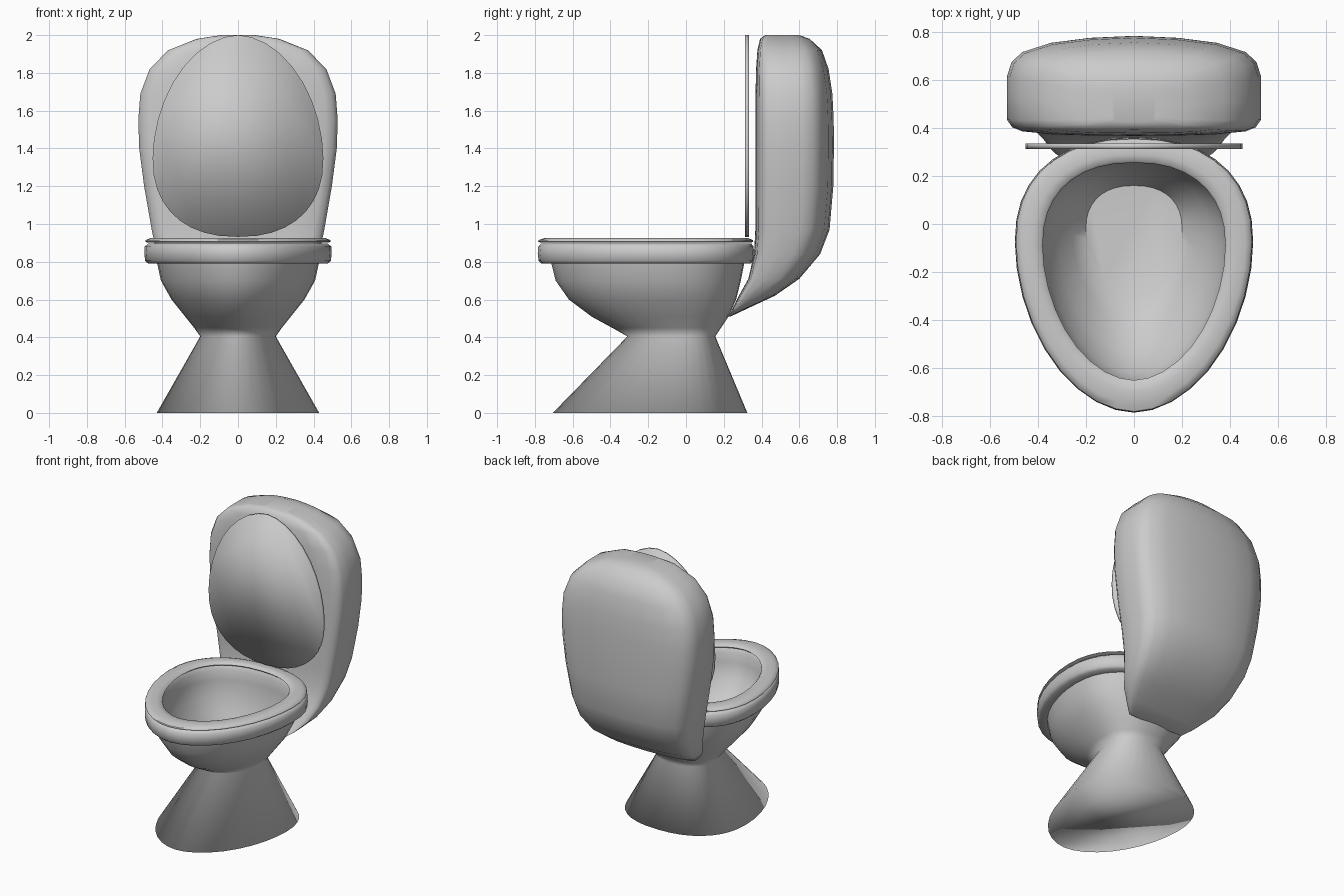
import bpy, bmesh, math

N = 36  # points around each egg-shaped ring


def egg(w, front, back, mid=0.62):
    """Egg outline: pointed toward front, blunter toward back."""
    c = front + mid * (back - front)
    pts = []
    for i in range(N):
        a = 2 * math.pi * i / N
        ca, sa = math.cos(a), math.sin(a)
        n = 2.3 if sa > 0 else 1.88
        x = w * math.copysign(abs(ca) ** (2 / n), ca)
        y = abs(sa) ** (2 / n)
        pts.append((x, c + y * (back - c) if sa > 0 else c - y * (c - front)))
    return pts


def loft(name, rings, cap_start=False, cap_end=False, closed=False, angle=None):
    """Skin a list of equal-length 3D rings; angle=None means fully smooth."""
    bm = bmesh.new()
    loops = [[bm.verts.new(p) for p in r] for r in rings]
    pairs = list(zip(loops, loops[1:]))
    if closed:
        pairs.append((loops[-1], loops[0]))
    for a, b in pairs:
        for i in range(len(a)):
            j = (i + 1) % len(a)
            bm.faces.new((a[i], a[j], b[j], b[i]))
    if cap_start:
        bm.faces.new(loops[0][::-1])
    if cap_end:
        bm.faces.new(loops[-1])
    if cap_start or closed:
        bmesh.ops.recalc_face_normals(bm, faces=bm.faces[:])
    me = bpy.data.meshes.new(name)
    bm.to_mesh(me)
    bm.free()
    ob = bpy.data.objects.new(name, me)
    bpy.context.collection.objects.link(ob)
    bpy.ops.object.select_all(action='DESELECT')
    ob.select_set(True)
    bpy.context.view_layer.objects.active = ob
    if angle is None:
        bpy.ops.object.shade_smooth()
    else:
        bpy.ops.object.shade_smooth_by_angle(angle=math.radians(angle))
    return ob


def level_rings(table):
    """Rows of (z, half width, front y, back y) to horizontal egg rings."""
    return [[(x, y, z) for x, y in egg(w, f, b)] for z, w, f, b in table]


# Pedestal flaring to the floor, and the outside of the bowl above it
loft("pedestal_and_bowl", level_rings([
    (0.00, 0.43, -0.705, 0.325),
    (0.405, 0.20, -0.31, 0.155),
    (0.45, 0.232, -0.39, 0.185),
    (0.51, 0.28, -0.50, 0.225),
    (0.60, 0.352, -0.62, 0.265),
    (0.70, 0.408, -0.69, 0.29),
    (0.80, 0.43, -0.715, 0.31),
]), cap_start=True)

# Rim, turning inward and down to the basin floor
loft("rim_and_basin", level_rings([
    (0.79, 0.42, -0.705, 0.30),
    (0.79, 0.475, -0.765, 0.345),
    (0.805, 0.492, -0.78, 0.357),
    (0.845, 0.496, -0.785, 0.36),
    (0.88, 0.494, -0.782, 0.358),
    (0.897, 0.475, -0.765, 0.345),
    (0.897, 0.41, -0.68, 0.28),
    (0.87, 0.39, -0.66, 0.265),
    (0.80, 0.392, -0.66, 0.265),
    (0.70, 0.365, -0.62, 0.25),
    (0.60, 0.315, -0.54, 0.225),
    (0.52, 0.255, -0.43, 0.19),
    (0.45, 0.20, -0.31, 0.16),
]), cap_end=True, angle=50)

# Seat ring with rounded edges
loft("seat", level_rings([
    (0.903, 0.485, -0.775, 0.35),
    (0.907, 0.491, -0.783, 0.356),
    (0.915, 0.488, -0.78, 0.354),
    (0.925, 0.465, -0.75, 0.33),
    (0.927, 0.42, -0.70, 0.29),
    (0.922, 0.388, -0.66, 0.262),
    (0.912, 0.38, -0.65, 0.255),
    (0.903, 0.39, -0.66, 0.265),
]), closed=True, angle=50)

# Raised lid: the same egg stood upright, tip at the top
outline = egg(0.452, -2.0, -0.932, 0.61)
loft("lid", [[(x, y, -z) for x, z in outline] for y in (0.313, 0.334)],
     cap_start=True, cap_end=True)

# Tank: half cross-section (across, depth) swept through levels of height
half = [(0, 0), (0.35, 0.003), (0.65, 0.015), (0.88, 0.045), (0.96, 0.085),
        (1, 0.16), (1, 0.38), (1, 0.60), (0.965, 0.74), (0.88, 0.84),
        (0.66, 0.93), (0.35, 0.98), (0, 1)]
section = half + [(-u, v) for u, v in half[-2:0:-1]]
levels = [
    (0.51, 0.22, 0.21, 0.235),
    (0.55, 0.275, 0.245, 0.32),
    (0.62, 0.345, 0.28, 0.47),
    (0.71, 0.392, 0.33, 0.60),
    (0.84, 0.43, 0.36, 0.71),
    (0.97, 0.457, 0.367, 0.76),
    (1.20, 0.497, 0.367, 0.78),
    (1.40, 0.523, 0.367, 0.783),
    (1.55, 0.528, 0.367, 0.782),
    (1.69, 0.517, 0.368, 0.775),
    (1.82, 0.468, 0.371, 0.755),
    (1.92, 0.37, 0.378, 0.72),
    (1.98, 0.22, 0.392, 0.655),
    (2.00, 0.09, 0.42, 0.60),
]
loft("tank", [[(u * w, f + v * (b - f), z) for u, v in section]
              for z, w, f, b in levels],
     cap_start=True, cap_end=True, angle=70)
